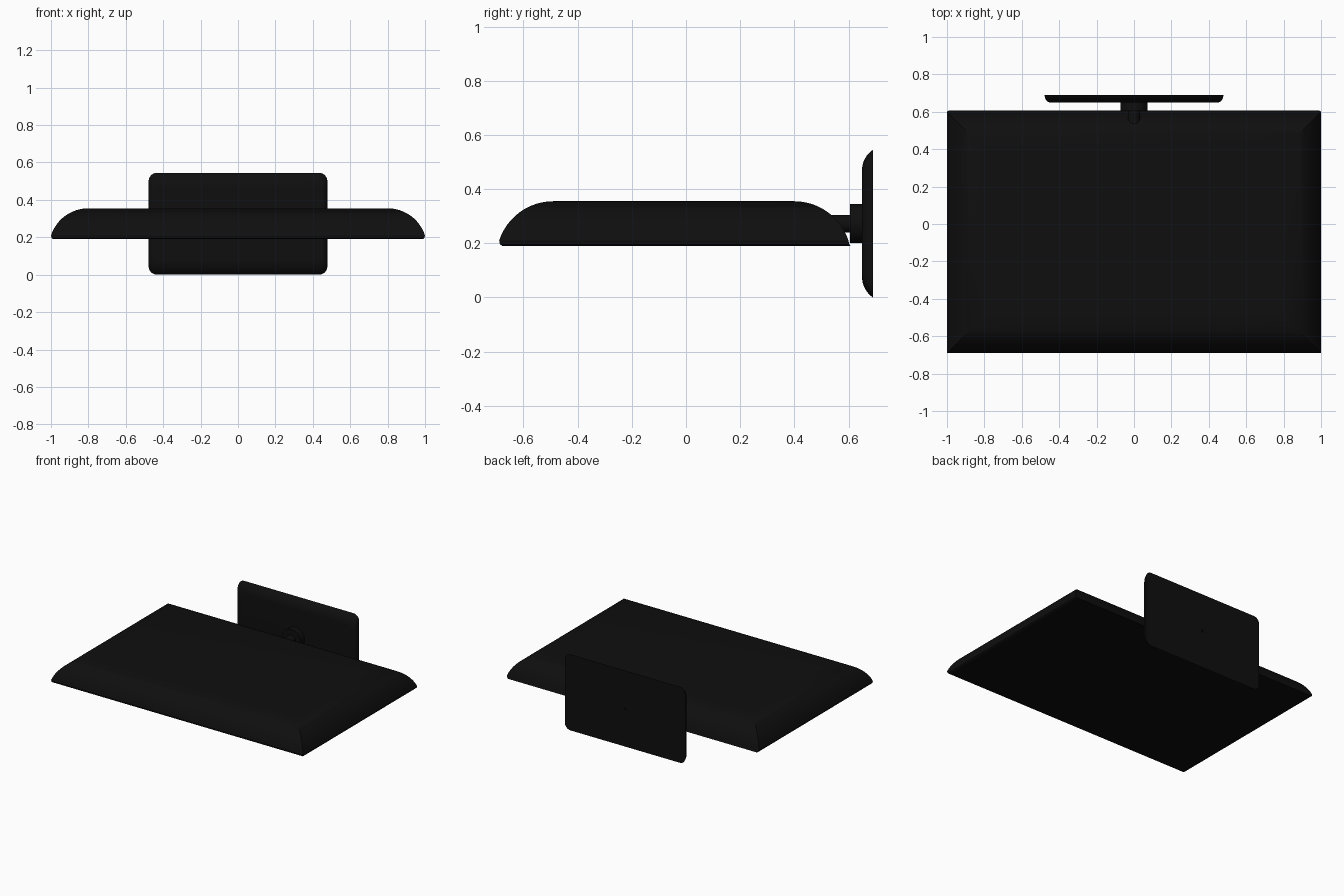
import bpy, bmesh, math
from mathutils import Matrix

cube = bpy.data.objects.get("Cube")
if cube:
    bpy.data.objects.remove(cube, do_unlink=True)


def make_material(name, value):
    mat = bpy.data.materials.new(name)
    mat.use_nodes = True
    colour = (value, value, value, 1)
    mat.diffuse_color = colour
    mat.node_tree.nodes["Principled BSDF"].inputs["Base Color"].default_value = colour
    return mat


black = make_material("matte black", 0.0045)
dark = make_material("screw hole black", 0.0015)


def finish(bm, name, mat):
    bmesh.ops.recalc_face_normals(bm, faces=bm.faces)
    mesh = bpy.data.meshes.new(name)
    bm.to_mesh(mesh)
    bm.free()
    mesh.materials.append(mat)
    obj = bpy.data.objects.new(name, mesh)
    bpy.context.collection.objects.link(obj)
    bpy.ops.object.select_all(action='DESELECT')
    obj.select_set(True)
    bpy.context.view_layer.objects.active = obj
    bpy.ops.object.shade_smooth_by_angle(angle=math.radians(30))
    return obj


def loft(name, rings, mat):
    """Skin a stack of equal-length point rings and cap both ends."""
    bm = bmesh.new()
    loops = [[bm.verts.new(p) for p in ring] for ring in rings]
    n = len(loops[0])
    for a, b in zip(loops, loops[1:]):
        for i in range(n):
            j = (i + 1) % n
            bm.faces.new((a[i], a[j], b[j], b[i]))
    bm.faces.new(loops[0])
    bm.faces.new(loops[-1])
    return finish(bm, name, mat)


def cylinder(name, radius, y0, y1, z, mat, sides=32):
    bm = bmesh.new()
    bmesh.ops.create_cone(
        bm, cap_ends=True, segments=sides, radius1=radius, radius2=radius, depth=y1 - y0,
        matrix=Matrix.Translation((0, (y0 + y1) / 2, z)) @ Matrix.Rotation(math.pi / 2, 4, 'X'))
    return finish(bm, name, mat)


# Main panel: mitred slab whose four sides arc up to a flat top
def panel_ring(inset, back, z):
    x, front = 1 - inset, -0.69 + inset
    return [(-x, front, z), (x, front, z), (x, back, z), (-x, back, z)]


R, STEPS, TOP = 0.21, 12, 0.355
rings = [panel_ring(0.012, 0.607, 0.19), panel_ring(0.003, 0.603, 0.196)]
for k in range(STEPS + 1):
    a = math.radians(72) * (1 - k / STEPS)
    run = R * math.sin(a)
    rings.append(panel_ring(0.2 - run, 0.40 + run, TOP - R * (1 - math.cos(a))))
loft("panel", rings, black)

# Swivel joint between the panel and the mount
MID = 0.2725
cylinder("neck", 0.0325, 0.48, 0.62, MID, black)
cylinder("joint_collar", 0.0725, 0.605, 0.655, MID, black)


# Wall plate: rounded rectangle with a domed front rim
def plate_ring(half_x, half_z, y, r=0.045, n=6):
    ring = []
    for q, (sx, sz) in enumerate([(1, 1), (-1, 1), (-1, -1), (1, -1)]):
        for i in range(n + 1):
            a = math.pi / 2 * (q + i / n)
            ring.append((sx * (half_x - r) + r * math.cos(a), y,
                         MID + sz * (half_z - r) + r * math.sin(a)))
    return ring


rings = []
for k in range(9):
    a = math.radians(56) * (1 - k / 8)
    s = 1 - (1 - math.cos(a)) / (1 - math.cos(math.radians(56)))
    half_x = 0.448 + 0.03 * math.sqrt(max(0, 1 - s * s))
    half_z = 0.1975 + 0.075 * math.sin(a) / math.sin(math.radians(56))
    rings.append(plate_ring(half_x, half_z, 0.69 - 0.04 * s))
loft("wall_plate", rings, black)

# Small screw hole in the middle of the plate's back
cylinder("screw_hole", 0.012, 0.687, 0.691, MID, dark, 16)
